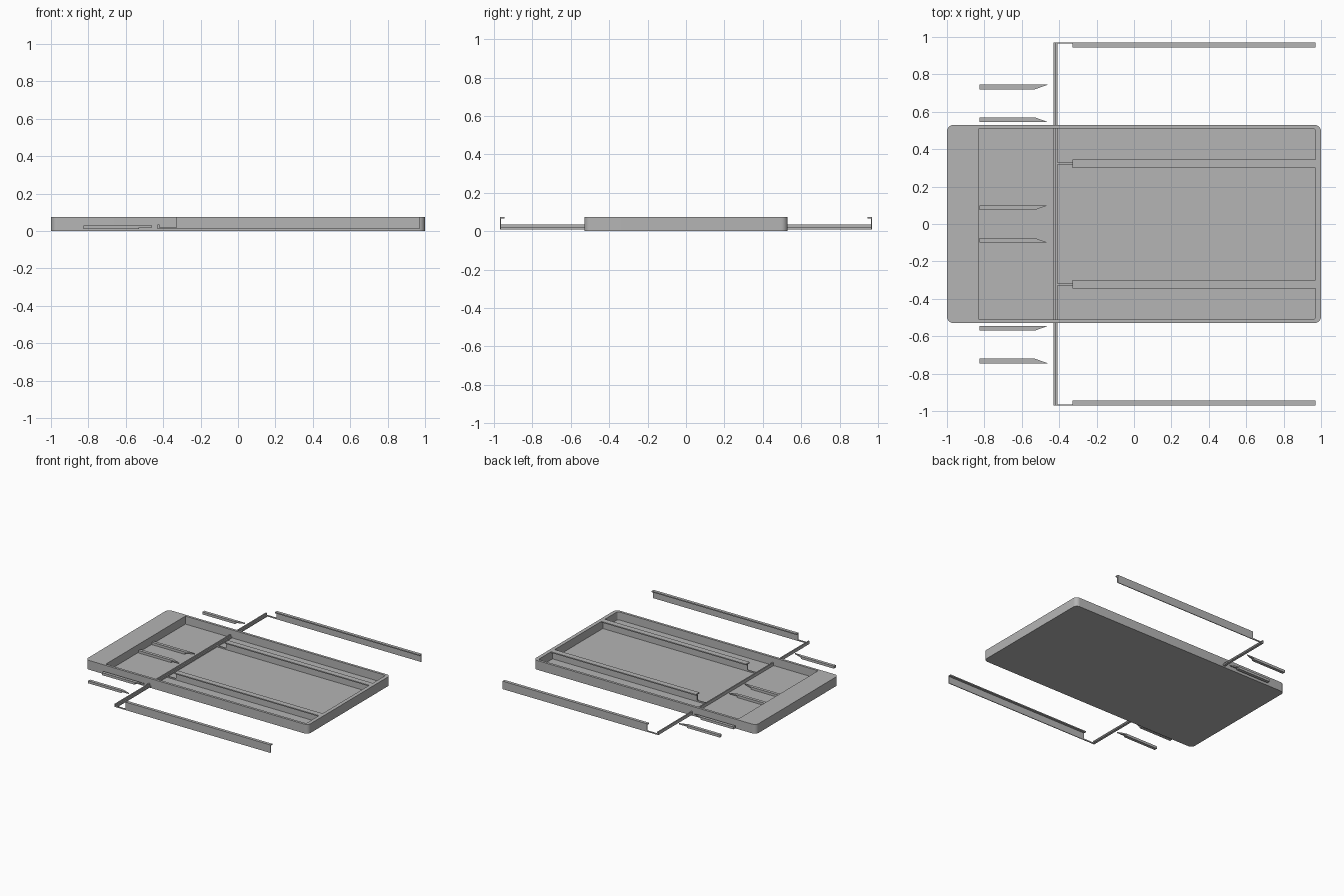
import bpy
import bmesh
from math import sin, cos, pi, radians

cube = bpy.data.objects.get("Cube")
if cube:
    bpy.data.objects.remove(cube, do_unlink=True)

GREY = (0.46, 0.46, 0.46, 1)
grey = bpy.data.materials.new("plain grey")
grey.use_nodes = True
grey.diffuse_color = GREY
grey.node_tree.nodes["Principled BSDF"].inputs["Base Color"].default_value = GREY

FLOOR, TOP = 0.01, 0.075
SPACING = 0.645           # distance between neighbouring units


def finish(name, bm):
    bmesh.ops.recalc_face_normals(bm, faces=bm.faces)
    mesh = bpy.data.meshes.new(name)
    bm.to_mesh(mesh)
    bm.free()
    obj = bpy.data.objects.new(name, mesh)
    mesh.materials.append(grey)
    bpy.context.collection.objects.link(obj)
    return obj


def prism(bm, outline, z0, z1):
    """Extrude a flat xy outline between two heights."""
    low = [bm.verts.new((x, y, z0)) for x, y in outline]
    high = [bm.verts.new((x, y, z1)) for x, y in outline]
    bm.faces.new(low)
    bm.faces.new(high)
    for i in range(len(low)):
        bm.faces.new((low[i - 1], low[i], high[i], high[i - 1]))


def box(bm, x0, x1, y0, y1, z0, z1):
    prism(bm, [(x0, y0), (x1, y0), (x1, y1), (x0, y1)], z0, z1)


def rounded(x0, x1, y, r_left, r_right, steps=8):
    """Rounded rectangle, symmetric in y, with a radius for each end."""
    pts = []
    corners = [(x1, y, r_right), (x0, y, r_left), (x0, -y, r_left), (x1, -y, r_right)]
    for q, (cx, cy, r) in enumerate(corners):
        mx = cx - r if cx == x1 else cx + r
        my = cy - r if cy > 0 else cy + r
        for s in range(steps + 1):
            a = (q + s / steps) * pi / 2
            pts.append((mx + r * cos(a), my + r * sin(a)))
    return pts


# Tray with a sunken floor: five stacked loops bridged together
bm = bmesh.new()
outer = rounded(-1, 1, 0.53, 0.035, 0.035)
inner = rounded(-0.83, 0.97, 0.51, 0.002, 0.015)
loops = [[bm.verts.new((x, y, z)) for x, y in outline]
         for outline, z in ((outer, 0), (outer, TOP), (inner, TOP), (inner, FLOOR))]
bm.faces.new(loops[0])
bm.faces.new(loops[-1])
for a, b in zip(loops, loops[1:]):
    for i in range(len(a)):
        bm.faces.new((a[i - 1], a[i], b[i], b[i - 1]))
tray = finish("tray", bm)
bpy.ops.object.select_all(action='DESELECT')
tray.select_set(True)
bpy.context.view_layer.objects.active = tray
bpy.ops.object.shade_smooth_by_angle(angle=radians(30))

# Angle-section cross bar running through the tray walls
bm = bmesh.new()
box(bm, -0.43, -0.42, -0.97, 0.97, FLOOR, 0.035)
box(bm, -0.42, -0.41, -0.97, 0.97, FLOOR, 0.02)
finish("cross_bar", bm)

for side, label in ((1, "left"), (-1, "right")):
    # Inner divider rail: upright web with a wide top flange, linked to the bar
    mid = side * SPACING / 2
    bm = bmesh.new()
    box(bm, -0.33, 0.97, mid - 0.005, mid + 0.005, FLOOR, TOP)
    box(bm, -0.33, 0.97, mid - 0.023, mid + 0.023, 0.066, TOP)
    box(bm, -0.41, -0.33, mid - 0.005, mid + 0.005, FLOOR, 0.02)
    finish(label + "_inner_rail", bm)

    # Outer rail: half of the same section, lip pointing inwards
    edge = side * 0.97
    bm = bmesh.new()
    box(bm, -0.33, 0.97, edge - side * 0.006, edge, FLOOR, TOP)
    box(bm, -0.33, 0.97, edge - side * 0.025, edge, 0.066, TOP)
    box(bm, -0.42, -0.33, edge - side * 0.006, edge, FLOOR, 0.02)
    finish(label + "_outer_rail", bm)

# Pairs of guide fingers with thin tapered tips
for centre, label in ((SPACING, "left"), (0, "middle"), (-SPACING, "right")):
    for side, half in ((1, "a"), (-1, "b")):
        near, far = centre + side * 0.075, centre + side * 0.1
        bm = bmesh.new()
        box(bm, -0.825, -0.53, near, far, FLOOR, 0.03)
        prism(bm, [(-0.53, near), (-0.46, far), (-0.53, far)], 0.02, 0.03)
        finish(label + "_guide_finger_" + half, bm)
